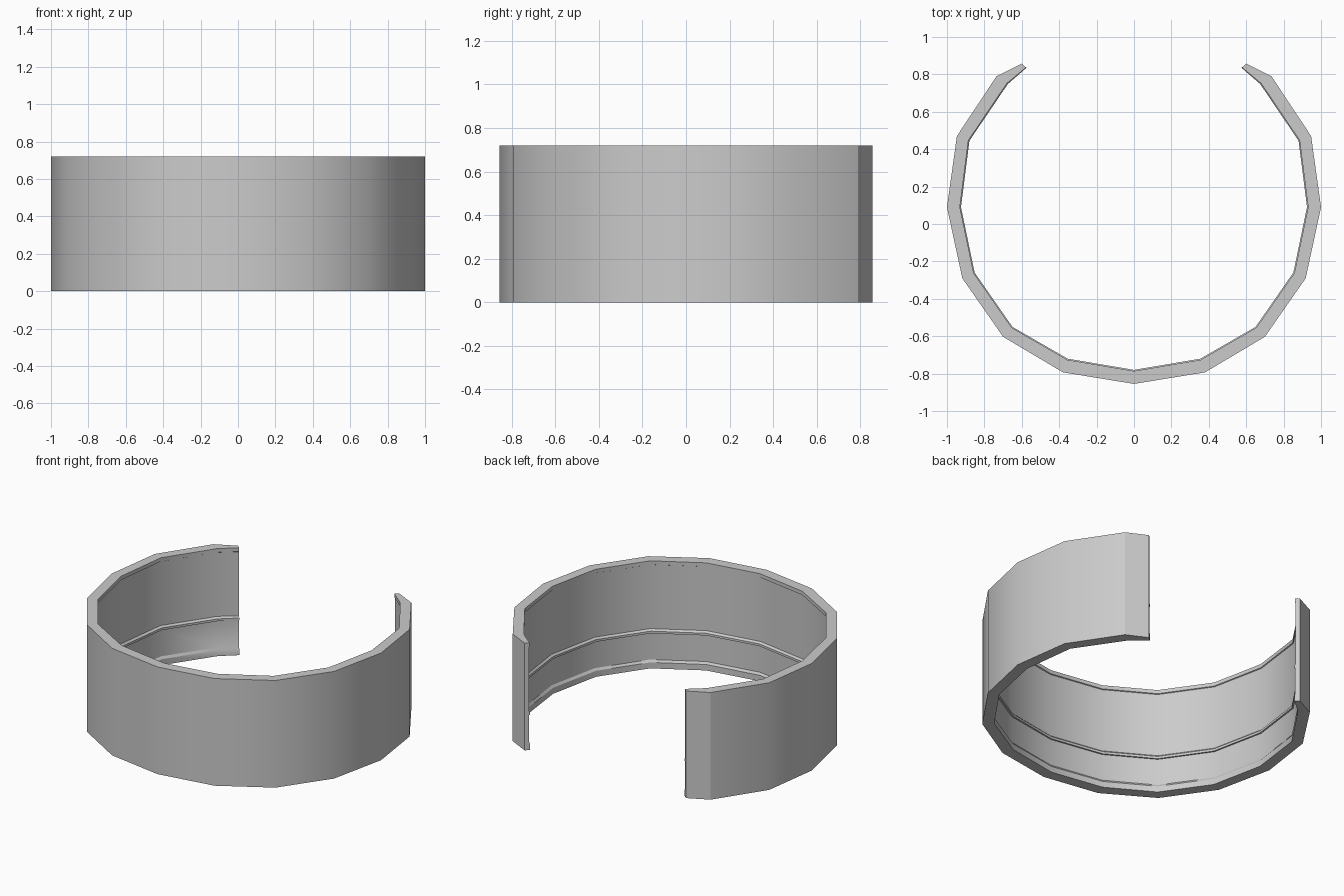
import bpy, bmesh, math

if "Cube" in bpy.data.objects:
    bpy.data.objects.remove(bpy.data.objects["Cube"])

# Right half of the plan: outer corner and innermost corner, front to back tip
stations = [
    ((0.0, -0.855), (0.0, -0.78)), ((0.38, -0.793), (0.355, -0.72)),
    ((0.70, -0.603), (0.65, -0.55)), ((0.918, -0.29), (0.852, -0.26)),
    ((1.0, 0.09), (0.925, 0.09)), ((0.947, 0.47), (0.88, 0.445)),
    ((0.735, 0.79), (0.675, 0.748)), ((0.60, 0.857), (0.575, 0.835)),
]

# Wall section: fraction of thickness (0 outside, 1 innermost), height
section = [
    (0, 0), (1, 0), (1, 0.04), (0.86, 0.055), (0.86, 0.235), (1, 0.235),
    (1, 0.25), (0.84, 0.262), (0.84, 0.692), (0.92, 0.695), (0.92, 0.72), (0, 0.72),
]

# Mirror the stations into the full open band
flip = lambda p: (-p[0], p[1])
path = [(flip(o), flip(i)) for o, i in reversed(stations[1:])] + stations

# Sweep the section round the band and cap both ends
bm = bmesh.new()
rings = []
for (ox, oy), (ix, iy) in path:
    rings.append([bm.verts.new((ox + (ix - ox) * t, oy + (iy - oy) * t, z)) for t, z in section])
n = len(section)
for a, b in zip(rings, rings[1:]):
    for k in range(n):
        bm.faces.new((a[k], a[(k + 1) % n], b[(k + 1) % n], b[k]))
bm.faces.new(rings[0])
bm.faces.new(rings[-1])
bmesh.ops.recalc_face_normals(bm, faces=bm.faces)

mesh = bpy.data.meshes.new("open_band")
bm.to_mesh(mesh)
bm.free()
band = bpy.data.objects.new("open_band", mesh)
bpy.context.collection.objects.link(band)

# Smooth the gentle bends, keep the rims and ridges sharp
bpy.context.view_layer.objects.active = band
band.select_set(True)
bpy.ops.object.shade_smooth_by_angle(angle=math.radians(28))
